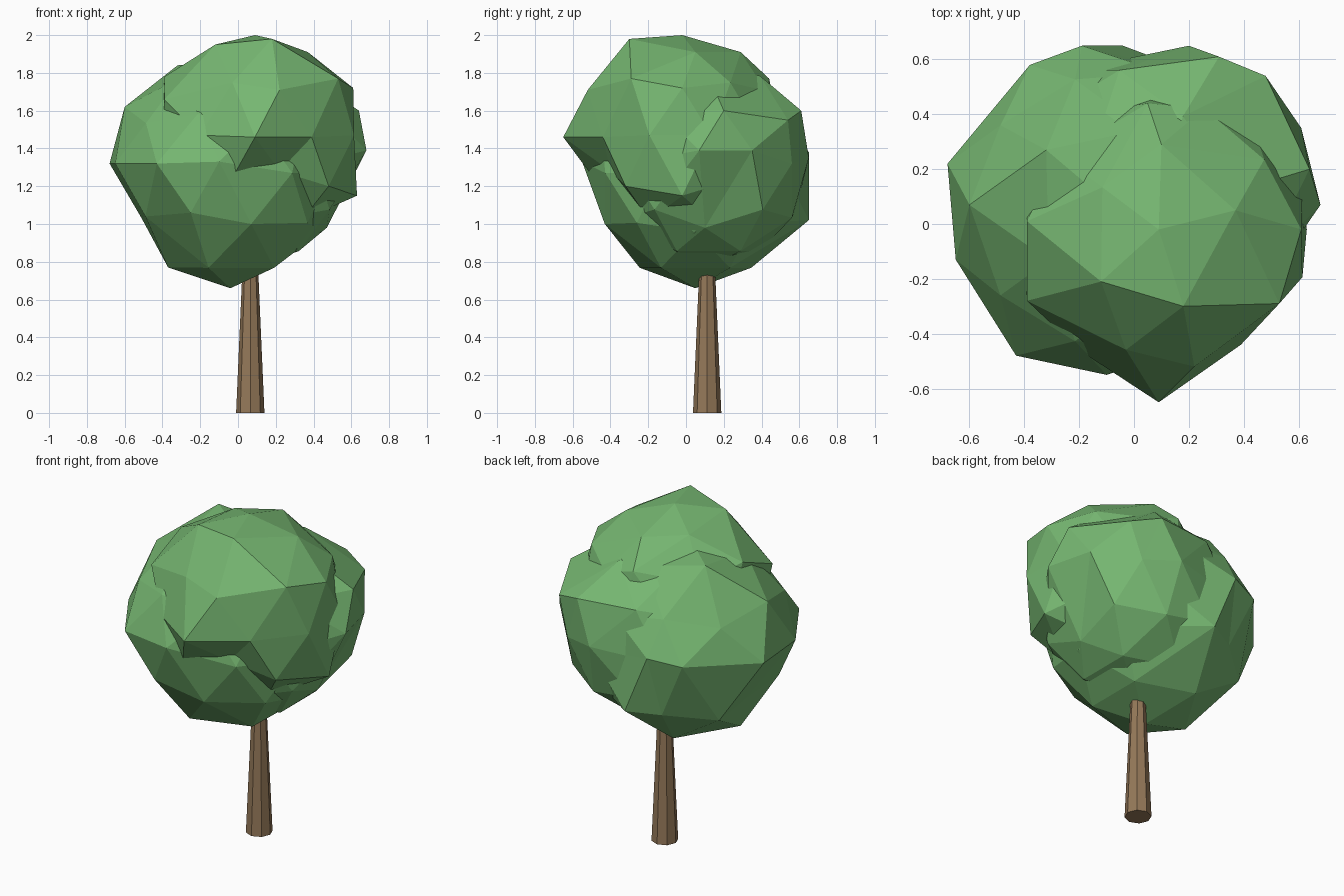
import bpy, bmesh
from mathutils import Vector


def material(name, rgb):
    m = bpy.data.materials.new(name)
    m.diffuse_color = (*rgb, 1)
    return m


leaf = material("leaf_green", (0.18, 0.47, 0.165))
bark = material("bark_brown", (0.30, 0.19, 0.10))


def clump(name, centre, radius, corners):
    """Low-poly leaf ball; the vertex nearest each corner is pulled onto it."""
    bm = bmesh.new()
    bmesh.ops.create_icosphere(bm, subdivisions=2, radius=radius)
    c = Vector(centre)
    bmesh.ops.translate(bm, verts=bm.verts, vec=c)
    free = set(bm.verts)
    moves = []
    for p in map(Vector, corners):
        d = (p - c).normalized()
        v = max(free, key=lambda q: (q.co - c).normalized().dot(d))
        free.remove(v)
        moves.append((v, p))
    for v, p in moves:
        v.co = p
    me = bpy.data.meshes.new(name)
    bm.to_mesh(me)
    bm.free()
    me.materials.append(leaf)
    ob = bpy.data.objects.new(name, me)
    bpy.context.collection.objects.link(ob)


# Large lower-left clump, which also forms most of the back
clump("leaves_left", (-0.06, 0.05, 1.27), 0.59, [
    (-0.68, 0.22, 1.32), (-0.65, -0.13, 1.32), (-0.43, -0.48, 1.32),
    (-0.60, 0.07, 1.62), (-0.32, 0.27, 1.84), (-0.10, -0.55, 1.33),
    (-0.25, -0.45, 1.06), (0.07, -0.43, 1.00), (-0.37, 0.00, 0.77),
    (-0.04, 0.05, 0.66), (-0.38, 0.58, 1.35), (-0.51, 0.17, 1.03),
    (-0.49, -0.20, 1.04), (-0.19, 0.65, 1.38), (-0.04, 0.65, 1.02)])

# Upper front clump with the crown and the forward point
clump("leaves_top", (0.11, -0.03, 1.47), 0.53, [
    (0.18, -0.30, 1.98), (0.09, -0.02, 2.00), (-0.12, -0.21, 1.95),
    (0.09, -0.65, 1.46), (0.53, -0.29, 1.77), (0.61, -0.02, 1.72),
    (0.22, -0.52, 1.71), (0.37, 0.05, 1.91), (0.10, 0.29, 1.91),
    (-0.39, -0.28, 1.66), (-0.39, 0.01, 1.78), (0.05, 0.44, 1.77),
    (0.39, -0.44, 1.46), (0.63, -0.02, 1.15), (0.48, -0.32, 1.20),
    (0.22, -0.40, 1.28)])

# Rear right clump
clump("leaves_back", (0.09, 0.12, 1.32), 0.545, [
    (0.20, 0.65, 1.35), (0.61, 0.35, 1.39), (0.48, 0.54, 1.55),
    (0.31, 0.61, 1.60), (0.68, 0.07, 1.39), (0.64, 0.20, 1.60),
    (0.47, 0.10, 0.98)])

# Eight-sided tapered trunk
bpy.ops.mesh.primitive_cone_add(vertices=8, radius1=0.075, radius2=0.04,
                                depth=0.8, location=(0.065, 0.112, 0.4))
trunk = bpy.context.object
trunk.name = "trunk"
trunk.data.materials.append(bark)
